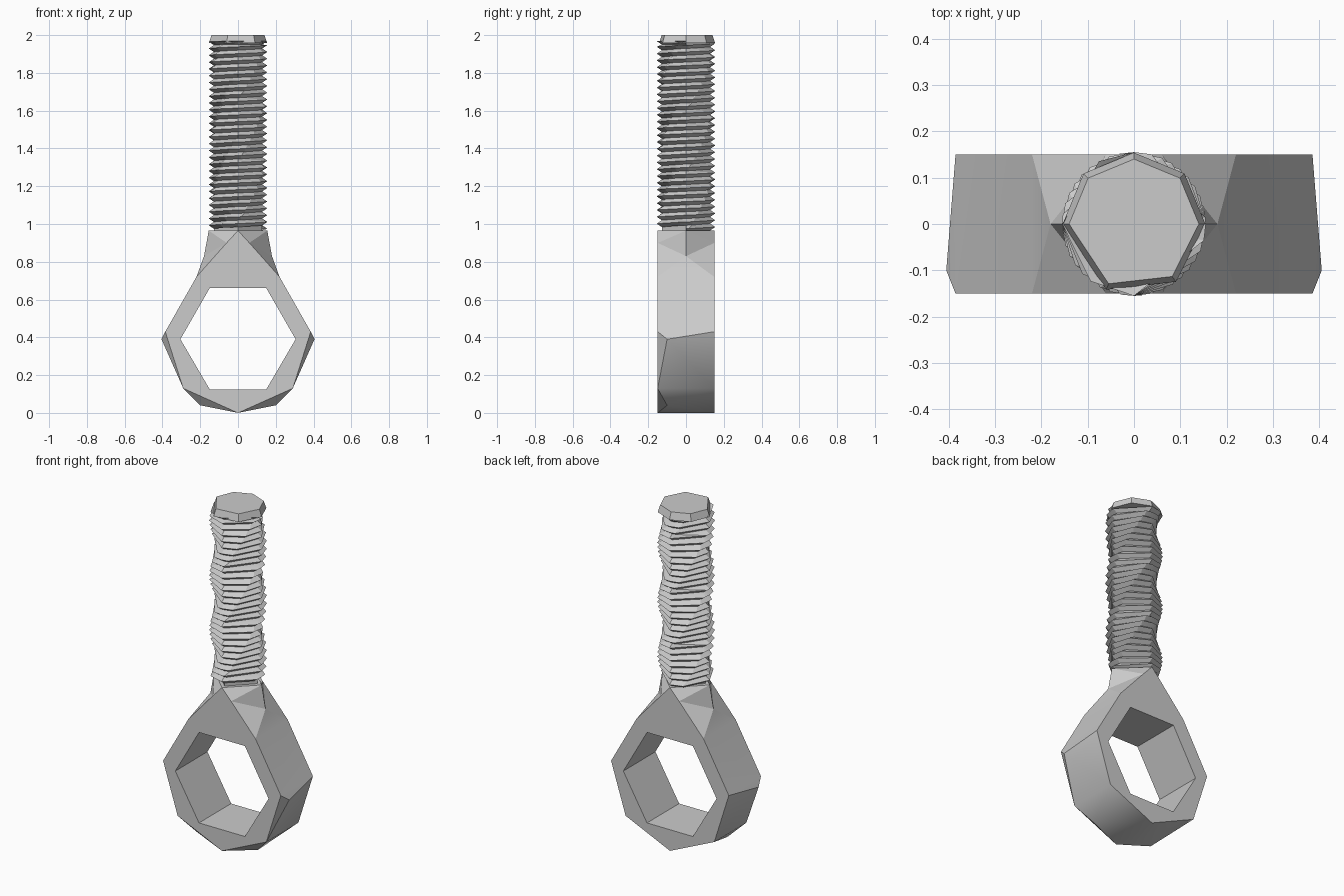
import bpy
import bmesh
from math import radians, cos, sin, pi

if "Cube" in bpy.data.objects:
    bpy.data.objects.remove(bpy.data.objects["Cube"], do_unlink=True)

steel = bpy.data.materials.new("grey_steel")
steel.use_nodes = True
steel.diffuse_color = (0.6, 0.6, 0.6, 1)
steel.node_tree.nodes["Principled BSDF"].inputs["Base Color"].default_value = (0.6, 0.6, 0.6, 1)


def make_object(name, faces, merge=True):
    """Build an object from faces given as lists of points."""
    bm = bmesh.new()
    for points in faces:
        bm.faces.new([bm.verts.new(p) for p in points])
    if merge:
        bmesh.ops.remove_doubles(bm, verts=bm.verts, dist=0.0005)
    bmesh.ops.recalc_face_normals(bm, faces=bm.faces)
    mesh = bpy.data.meshes.new(name)
    bm.to_mesh(mesh)
    bm.free()
    mesh.materials.append(steel)
    obj = bpy.data.objects.new(name, mesh)
    bpy.context.collection.objects.link(obj)
    bpy.ops.object.select_all(action="DESELECT")
    obj.select_set(True)
    bpy.context.view_layer.objects.active = obj
    bpy.ops.object.shade_smooth_by_angle(angle=radians(25))
    return obj


def strip(a, b):
    return [(a[i], a[i + 1], b[i + 1], b[i]) for i in range(len(a) - 1)]


def at_depth(profile, y):
    return [(x, y, z) for x, z in profile]


# Eye and neck: one half, then mirrored across x
HALF = 0.15
TOP = 0.965
outer = [(0, 0), (0.29, 0.13), (0.385, 0.43), (0.22, 0.72), (0.06, 0.9), (0, TOP)]
hole = [(0, 0.125), (0.15, 0.125), (0.305, 0.39), (0.15, 0.66), (0.05, 0.66), (0, 0.66)]
front, back = at_depth(outer, -HALF), at_depth(outer, HALF)
hole_front, hole_back = at_depth(hole, -HALF), at_depth(hole, HALF)
low = (0.2, -0.1, 0.04)
side = (0.405, -0.1, 0.39)
waist = (0.18, 0, 0.83)
collar = (0.155, 0, TOP)

half = strip(front, hole_front) + strip(back, hole_back) + strip(hole_front, hole_back)
# Faceted rim with its chamfered front corners
half += [(front[0], back[0], low), (back[0], back[1], low),
         (low, back[1], front[1]), (front[0], low, front[1]),
         (front[1], back[1], side), (back[1], back[2], side),
         (front[1], side, front[2]), (front[2], side, back[2]),
         (front[2], back[2], back[3], front[3]), (front[3], back[3], waist),
         (front[5], collar, back[5])]
# Neck facets
for f in (front, back):
    half += [(f[3], waist, f[4]), (f[4], waist, collar), (f[4], collar, f[5])]
mirrored = [[(-x, y, z) for x, y, z in face] for face in half]
make_object("eye_and_neck", half + mirrored)

# Thread: coarse helix, with one wandering corner in each quadrant
PITCH, START, END = 0.036, 0.975, 1.968
SIDES = 8
turns = round((END - START) / PITCH)
crest, root = [], []
for i in range(turns * SIDES + 1):
    turn, k = divmod(i, SIDES)
    angle = (k // 2) * pi / 2
    if k % 2:
        drift = (turn / 9 + 0.3 * (k // 2)) % 1
        angle += pi / 2 * (0.06 + 0.88 * drift)
    z = START + PITCH * (turn + angle / (2 * pi))
    z = min(z, END)
    crest.append((0.155 * cos(angle), 0.155 * sin(angle), z))
    root.append((0.128 * cos(angle), 0.128 * sin(angle), max(z - PITCH / 2, TOP)))
thread = strip(root, crest) + strip(crest[:-SIDES], root[SIDES:])
make_object("thread", thread)


def prism(name, angles, z0, r0, z1, r1):
    lower = [(r0 * cos(radians(a)), r0 * sin(radians(a)), z0) for a in angles]
    upper = [(r1 * cos(radians(a)), r1 * sin(radians(a)), z1) for a in angles]
    walls = strip(lower + lower[:1], upper + upper[:1])
    return make_object(name, walls + [lower[::-1], upper])


# Solid core inside the thread and the bevelled tip
prism("shaft_core", range(0, 360, 90), TOP - 0.02, 0.126, END, 0.126)
prism("shaft_tip", (0, 45, 90, 135, 180, 247, 306), END - 0.01, 0.154, 2.0, 0.14)
